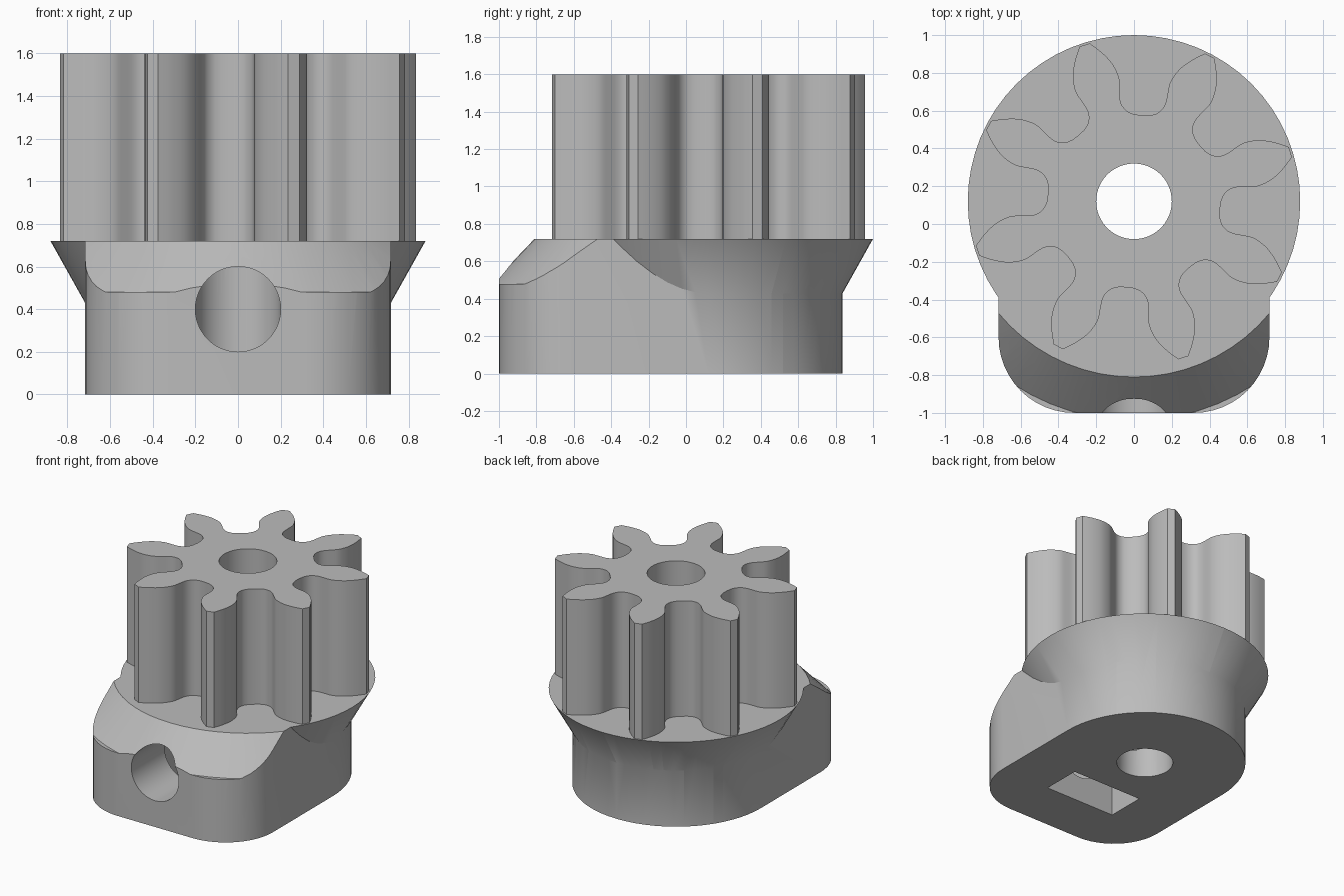
import bpy, bmesh, math
from mathutils import Vector

if "Cube" in bpy.data.objects:
    bpy.data.objects.remove(bpy.data.objects["Cube"])

CY = 0.12      # shaft axis
TOP = 0.72     # top of the hub
SEG = 64

grey = bpy.data.materials.new("plain grey")
grey.use_nodes = True
colour = (0.5, 0.5, 0.5, 1)
grey.diffuse_color = colour
grey.node_tree.nodes["Principled BSDF"].inputs["Base Color"].default_value = colour


def finish(name, bm):
    bmesh.ops.recalc_face_normals(bm, faces=bm.faces)
    mesh = bpy.data.meshes.new(name)
    bm.to_mesh(mesh)
    bm.free()
    mesh.materials.append(grey)
    ob = bpy.data.objects.new(name, mesh)
    bpy.context.collection.objects.link(ob)
    return ob


def prism(name, outline, z0, z1):
    """Extrude a flat outline upwards."""
    bm = bmesh.new()
    face = bm.faces.new([bm.verts.new((x, y, z0)) for x, y in outline])
    ext = bmesh.ops.extrude_face_region(bm, geom=[face])
    verts = [g for g in ext["geom"] if isinstance(g, bmesh.types.BMVert)]
    bmesh.ops.translate(bm, vec=(0, 0, z1 - z0), verts=verts)
    return finish(name, bm)


def ring(name, profile):
    """Revolve a closed (radius, z) profile around the shaft axis."""
    bm = bmesh.new()
    loops = []
    for i in range(SEG):
        a = math.tau * i / SEG
        loops.append([bm.verts.new((r * math.cos(a), CY + r * math.sin(a), z))
                      for r, z in profile])
    n = len(profile)
    for i in range(SEG):
        p, q = loops[i], loops[(i + 1) % SEG]
        for j in range(n):
            k = (j + 1) % n
            bm.faces.new((p[j], q[j], q[k], p[k]))
    return finish(name, bm)


def arc(cx, cy, r, start, end, n):
    angles = [math.radians(start + (end - start) * i / n) for i in range(n + 1)]
    return [(cx + r * math.cos(a), cy + r * math.sin(a)) for a in angles]


def smooth_path(points, steps=3):
    """Catmull-Rom curve through the points."""
    pts = [Vector(p) for p in points]
    pts = [2 * pts[0] - pts[1]] + pts + [2 * pts[-1] - pts[-2]]
    out = []
    for a, b, c, d in zip(pts, pts[1:], pts[2:], pts[3:]):
        for s in range(steps):
            t = s / steps
            out.append(0.5 * (2 * b + (c - a) * t + (2 * a - 5 * b + 4 * c - d) * t * t
                              + (3 * b - a - 3 * c + d) * t ** 3))
    return out + [pts[-2]]


def combine(ob, other, operation):
    mod = ob.modifiers.new(operation, "BOOLEAN")
    mod.operation = operation
    mod.solver = "EXACT"
    mod.object = other
    bpy.context.view_layer.objects.active = ob
    bpy.ops.object.modifier_apply(modifier=mod.name)
    bpy.data.objects.remove(other)


# Hub: round at the back, straight sides, filleted front corners
outline = (arc(0, CY, 0.717, 0, 180, 32) + arc(-0.317, -0.6, 0.4, 180, 270, 12)
           + arc(0.317, -0.6, 0.4, 270, 360, 12))
hub = prism("hub", outline, 0, TOP)

# Conical flange under the gear
flange = ring("flange", [(0.1, 0.3), (0.645, 0.3), (0.88, TOP), (0.1, TOP)])
combine(hub, flange, "UNION")

# Conical chamfer over the front of the hub
chamfer = ring("chamfer", [(0.911, 0.74), (1.16, 0.48), (1.6, 0.48), (1.6, 0.74)])
combine(hub, chamfer, "DIFFERENCE")

# Gear with eight teeth: half a tooth as (radial, half width), mirrored
half = smooth_path([(0.44, 0.138), (0.465, 0.11), (0.5, 0.093), (0.54, 0.092),
                    (0.59, 0.106), (0.64, 0.12), (0.69, 0.118), (0.745, 0.104),
                    (0.81, 0.07), (0.868, 0.028)])
tooth = [(r, -w) for r, w in half] + [(r, w) for r, w in reversed(half)]
valley = 0.457
gear_outline = []
for k in range(8):
    a = math.radians(17.5 + 45 * k)
    c, s = math.cos(a), math.sin(a)
    gear_outline += [(r * c - w * s, CY + r * s + w * c) for r, w in tooth]
    b = a + math.radians(22.5)
    gear_outline.append((valley * math.cos(b), CY + valley * math.sin(b)))
gear = prism("gear", gear_outline, TOP, 1.6)

# Shaft bore through both parts
for ob in (hub, gear):
    bore = prism("bore", arc(0, CY, 0.2, 0, 354, 59), -0.1, 1.7)
    combine(ob, bore, "DIFFERENCE")

# Screw hole running from the front into the bore
bpy.ops.mesh.primitive_cylinder_add(vertices=48, radius=0.2, depth=1.2,
                                    location=(0, -0.5, 0.4),
                                    rotation=(math.pi / 2, 0, 0))
combine(hub, bpy.context.object, "DIFFERENCE")

# Nut slot opening in the underside
slot = prism("nut_slot", [(-0.3, -0.6), (0.3, -0.6), (0.3, -0.3), (-0.3, -0.3)],
             -0.1, 0.64)
combine(hub, slot, "DIFFERENCE")

# Smooth curved walls, crisp edges
for ob in (hub, gear):
    bpy.ops.object.select_all(action="DESELECT")
    ob.select_set(True)
    bpy.context.view_layer.objects.active = ob
    bpy.ops.object.shade_smooth_by_angle(angle=math.radians(30))
